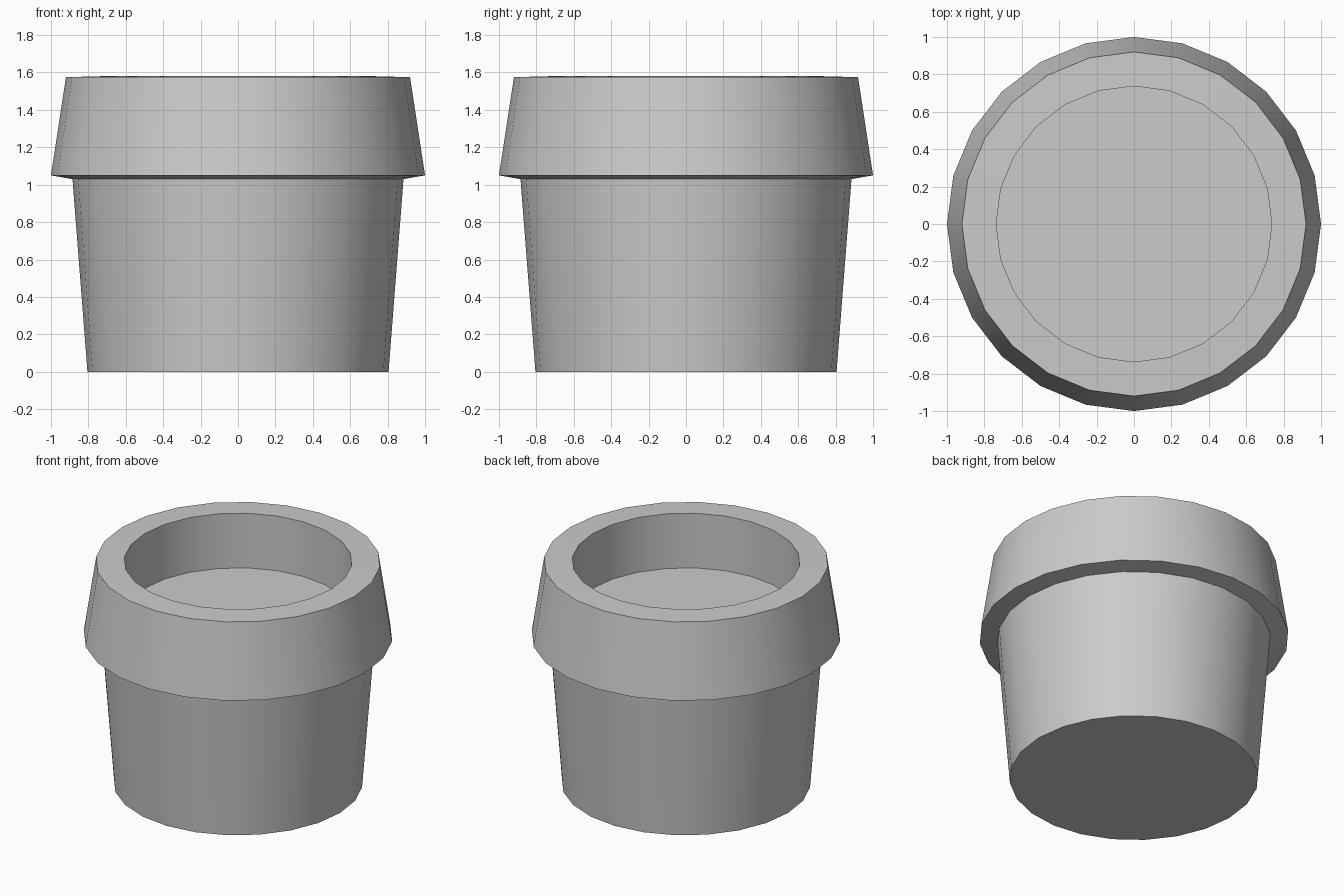
import bpy
import bmesh
from math import sin, cos, pi, radians

if "Cube" in bpy.data.objects:
    bpy.data.objects.remove(bpy.data.objects["Cube"], do_unlink=True)

SIDES = 24

grey = bpy.data.materials.new("plain grey")
grey.use_nodes = True
colour = (0.6, 0.6, 0.6, 1)
grey.diffuse_color = colour
grey.node_tree.nodes["Principled BSDF"].inputs["Base Color"].default_value = colour


def lathe(name, profile):
    """Turn (radius, height) points around z and cap both ends."""
    bm = bmesh.new()
    rings = []
    for r, z in profile:
        rings.append([bm.verts.new((r * cos(2 * pi * i / SIDES),
                                    r * sin(2 * pi * i / SIDES), z))
                      for i in range(SIDES)])
    for low, high in zip(rings, rings[1:]):
        for i in range(SIDES):
            j = (i + 1) % SIDES
            bm.faces.new((low[i], low[j], high[j], high[i]))
    bm.faces.new(rings[0][::-1])
    bm.faces.new(rings[-1])
    bmesh.ops.recalc_face_normals(bm, faces=bm.faces)
    mesh = bpy.data.meshes.new(name)
    bm.to_mesh(mesh)
    bm.free()
    mesh.materials.append(grey)
    obj = bpy.data.objects.new(name, mesh)
    bpy.context.collection.objects.link(obj)
    bpy.ops.object.select_all(action='DESELECT')
    obj.select_set(True)
    bpy.context.view_layer.objects.active = obj
    bpy.ops.object.shade_smooth_by_angle(angle=radians(30))
    return obj


# Pot: base, tapered body, overhanging collar, rim, inner wall, recessed floor
lathe("plant_pot", [
    (0.805, 0), (0.885, 1.03),
    (1.0, 1.05), (0.92, 1.575),
    (0.737, 1.58), (0.737, 1.19),
])
